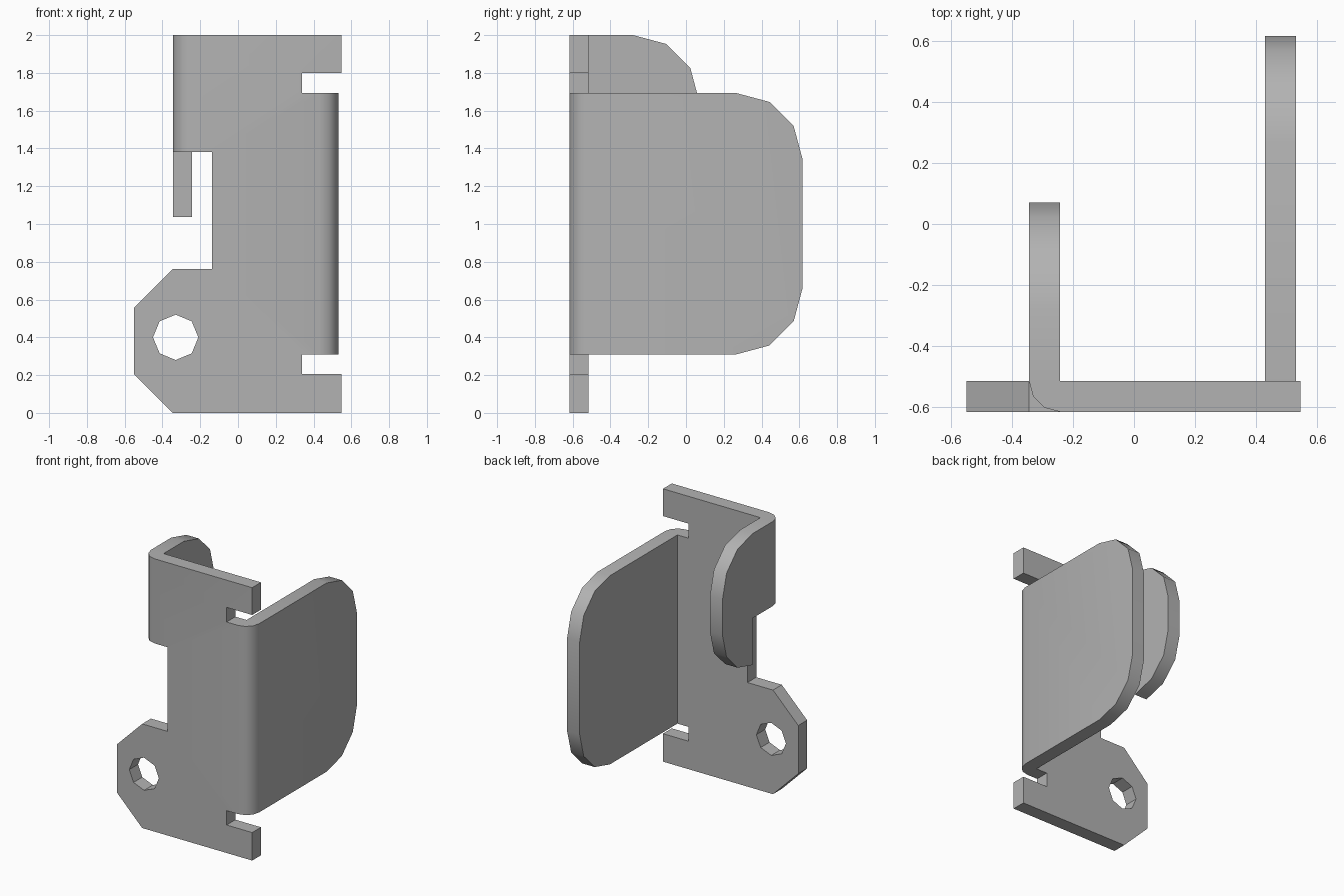
import bpy, bmesh, math
from collections import Counter
from mathutils import Vector

if "Cube" in bpy.data.objects:
    bpy.data.objects.remove(bpy.data.objects["Cube"])

T = 0.102                      # sheet thickness
FRONT, BACK = -0.617, -0.515   # faces of the main plate in y
X_SMALL, X_BIG = -0.243, 0.43  # inner faces of the two flanges

steel = bpy.data.materials.new("grey_steel")
steel.use_nodes = True
steel.diffuse_color = (0.45, 0.45, 0.45, 1)
steel.node_tree.nodes["Principled BSDF"].inputs["Base Color"].default_value = (0.45, 0.45, 0.45, 1)

bm = bmesh.new()


def arc(cx, cy, r, start, end, steps):
    angles = [math.radians(start + (end - start) * i / steps) for i in range(steps + 1)]
    return [(cx + r * math.cos(a), cy + r * math.sin(a)) for a in angles]


def slab(loops, place, push):
    """Fill closed outlines (later ones are holes) and extrude them."""
    edges = []
    for loop in loops:
        vs = [bm.verts.new(place(*p)) for p in loop]
        edges += [bm.edges.new((a, b)) for a, b in zip(vs, vs[1:] + vs[:1])]
    if len(loops) == 1:
        faces = [bm.faces.new(vs)]
    else:
        fill = bmesh.ops.triangle_fill(bm, edges=edges, use_beauty=True)
        faces = [f for f in fill["geom"] if isinstance(f, bmesh.types.BMFace)]
    new = bmesh.ops.extrude_face_region(bm, geom=faces)["geom"]
    moved = [v for v in new if isinstance(v, bmesh.types.BMVert)]
    bmesh.ops.translate(bm, verts=moved, vec=Vector(push))


# main plate with relief slots, side notch, clipped mounting ear and bolt hole
plate = [(-0.345, 0), (0.547, 0), (0.547, 0.205), (0.34, 0.205), (0.34, 0.31),
         (X_BIG, 0.31), (X_BIG, 1.693), (0.34, 1.693), (0.34, 1.8), (0.547, 1.8),
         (0.547, 2), (X_SMALL, 2), (X_SMALL, 1.38), (-0.138, 1.38),
         (-0.138, 0.763), (-0.345, 0.763), (-0.55, 0.558), (-0.55, 0.205)]
hole = arc(-0.33, 0.4, 0.12, 0, 315, 7)
slab([plate, hole], lambda x, z: (x, FRONT, z), (0, T, 0))

# big flange with two rounded corners
R = 0.35
big = [(BACK, 0.31)] + arc(0.617 - R, 0.31 + R, R, -90, 0, 3)
big += arc(0.617 - R, 1.693 - R, R, 0, 90, 3) + [(BACK, 1.693)]
slab([big], lambda y, z: (X_BIG, y, z), (T, 0, 0))

# small flange, a rounded lobe hanging below its root
lobe = [(BACK, 1.38), (0.07 - R, 1.38)] + arc(0.07 - R, 1.037 + R, R, -90, 0, 3)
lobe += arc(0.07 - R, 2 - R, R, 0, 90, 3) + [(BACK, 2)]
slab([lobe], lambda y, z: (X_SMALL - T, y, z), (T, 0, 0))

# rounded bends joining the flanges to the plate
for x, side, z0, z1 in ((X_BIG, 1, 0.31, 1.693), (X_SMALL, -1, 1.38, 2)):
    bend = [(0, 0)] + arc(0, 0, T, -90, 0, 3)
    slab([bend], lambda u, v: (x + side * u, BACK + v, z0), (0, 0, z1 - z0))

# weld the pieces into one sheet by dropping the faces that touch
key = lambda f: tuple(round(c * 500) for c in f.calc_center_median())
count = Counter(key(f) for f in bm.faces)
bmesh.ops.delete(bm, geom=[f for f in bm.faces if count[key(f)] > 1], context="FACES")
bmesh.ops.remove_doubles(bm, verts=bm.verts, dist=0.002)
bmesh.ops.recalc_face_normals(bm, faces=bm.faces)

mesh = bpy.data.meshes.new("bent_bracket")
bm.to_mesh(mesh)
bm.free()
mesh.materials.append(steel)
bracket = bpy.data.objects.new("bent_bracket", mesh)
bpy.context.collection.objects.link(bracket)
bpy.ops.object.select_all(action="DESELECT")
bracket.select_set(True)
bpy.context.view_layer.objects.active = bracket
bpy.ops.object.shade_smooth_by_angle(angle=math.radians(35))
